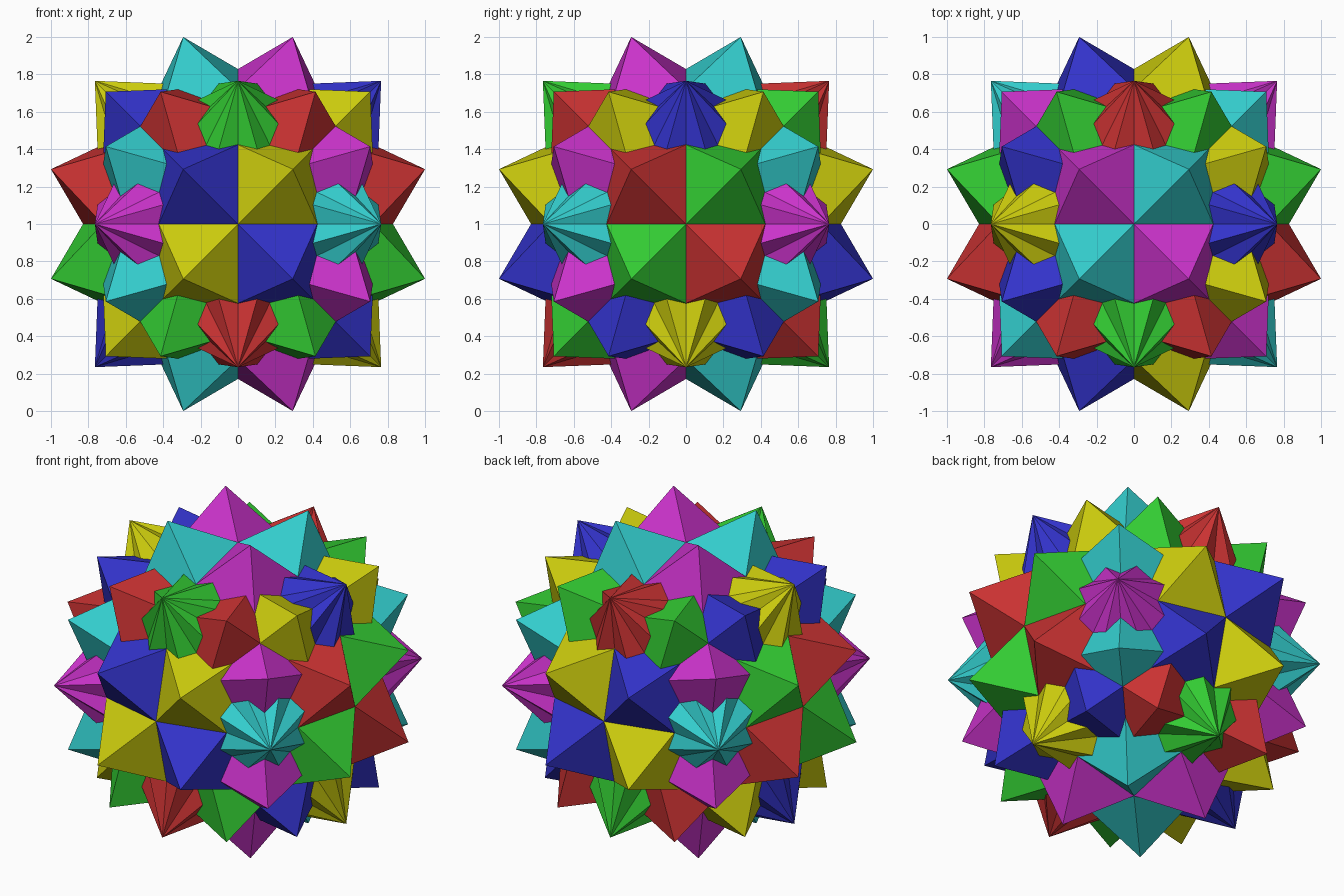
import bpy, bmesh, math
from mathutils import Vector

if "Cube" in bpy.data.objects:
    bpy.data.objects.remove(bpy.data.objects["Cube"])

R = 1 / math.cos(math.pi / 8)                  # tip radius (all tips on one sphere)
INNER = R * math.cos(math.pi / 4) / math.cos(math.pi / 8)  # notch radius of the star
HI, LO = 0.604, 0.033

# colour name, colour, polar axis of that star bipyramid
STARS = [
    ("blue",    (LO, LO, HI),     (1, 0, 1)),
    ("yellow",  (HI, HI, 0.004),  (-1, 0, 1)),
    ("green",   (LO, HI, LO),     (0, -1, 1)),
    ("red",     (HI, LO, LO),     (0, 1, 1)),
    ("magenta", (HI, LO, HI),     (1, 1, 0)),
    ("cyan",    (LO, HI, HI),     (1, -1, 0)),
]


def star_bipyramid(name, colour, axis):
    """Eight-pointed star equator joined to a pole at each end of the axis."""
    w = Vector(axis).normalized()
    # u is the coordinate axis perpendicular to the pole, v completes the frame
    u = Vector([1.0 if c == 0 else 0.0 for c in axis])
    v = w.cross(u)
    centre = Vector((0, 0, 1))
    bm = bmesh.new()
    ring = []
    for i in range(16):
        a = i * math.pi / 8
        r = R if i % 2 else INNER
        ring.append(bm.verts.new(centre + r * (math.cos(a) * u + math.sin(a) * v)))
    top = bm.verts.new(centre + R * w)
    bottom = bm.verts.new(centre - R * w)
    for i in range(16):
        a, b = ring[i], ring[(i + 1) % 16]
        bm.faces.new((a, b, top))
        bm.faces.new((b, a, bottom))
    bmesh.ops.recalc_face_normals(bm, faces=bm.faces)
    mesh = bpy.data.meshes.new(name + "_star")
    bm.to_mesh(mesh)
    bm.free()
    mat = bpy.data.materials.new(name)
    mat.diffuse_color = (*colour, 1)
    mat.use_nodes = True
    mat.node_tree.nodes["Principled BSDF"].inputs["Base Color"].default_value = mat.diffuse_color
    mesh.materials.append(mat)
    bpy.context.collection.objects.link(bpy.data.objects.new(name + "_star", mesh))


# six interlocking stars, one colour each
for star in STARS:
    star_bipyramid(*star)
